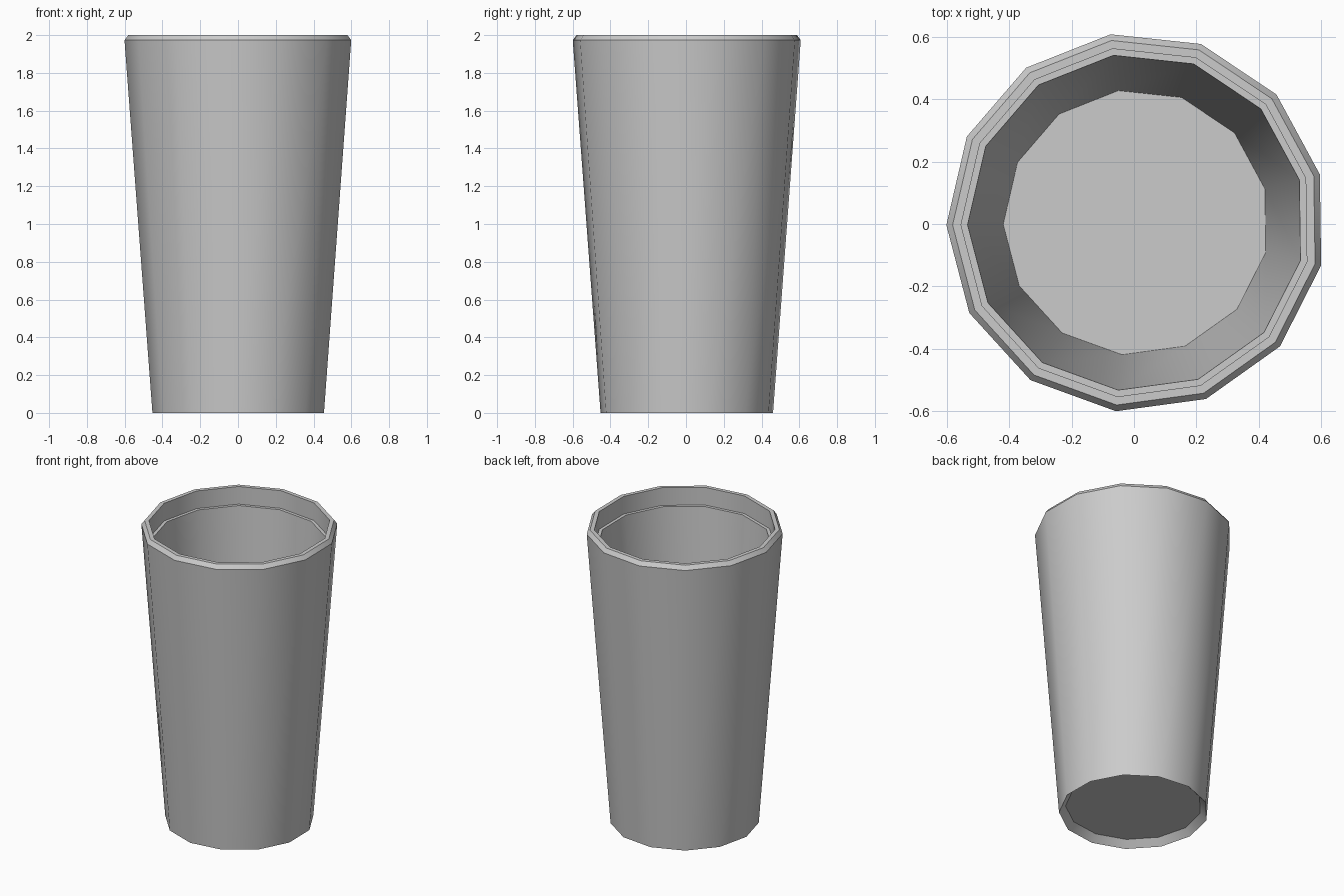
import bpy, bmesh, math

if "Cube" in bpy.data.objects:
    bpy.data.objects.remove(bpy.data.objects["Cube"])

SIDES = 13
TURN = math.radians(180.8)
OFFSET = (0.007, 0.005)   # odd-sided ring: centres the bounds on the origin

# (radius, height) from underside, up the outer wall, over the lip, down to the floor
PROFILE = [
    (0.42, 0.045),   # recessed underside
    (0.46, 0.0),     # foot edge
    (0.608, 1.973),  # top of outer wall
    (0.588, 2.0),    # lip, outer edge
    (0.561, 2.0),    # lip, inner edge
    (0.561, 1.88),   # step below the lip
    (0.540, 1.88),   # inner ledge
    (0.426, 0.06),   # inside floor
]

# Cup shell
bm = bmesh.new()
rings = []
for r, z in PROFILE:
    ring = []
    for i in range(SIDES):
        a = TURN + 2 * math.pi * i / SIDES
        ring.append(bm.verts.new((OFFSET[0] + r * math.cos(a),
                                  OFFSET[1] + r * math.sin(a), z)))
    rings.append(ring)
for low, high in zip(rings, rings[1:]):
    for i in range(SIDES):
        j = (i + 1) % SIDES
        bm.faces.new((low[i], low[j], high[j], high[i]))

# Underside and inside floor
bm.faces.new(rings[0][::-1])
bm.faces.new(rings[-1])
bmesh.ops.recalc_face_normals(bm, faces=bm.faces)

mesh = bpy.data.meshes.new("cup")
bm.to_mesh(mesh)
bm.free()
cup = bpy.data.objects.new("cup", mesh)
bpy.context.collection.objects.link(cup)

# Smooth walls, sharp lip and foot
bpy.context.view_layer.objects.active = cup
cup.select_set(True)
bpy.ops.object.shade_smooth_by_angle(angle=math.radians(32))
